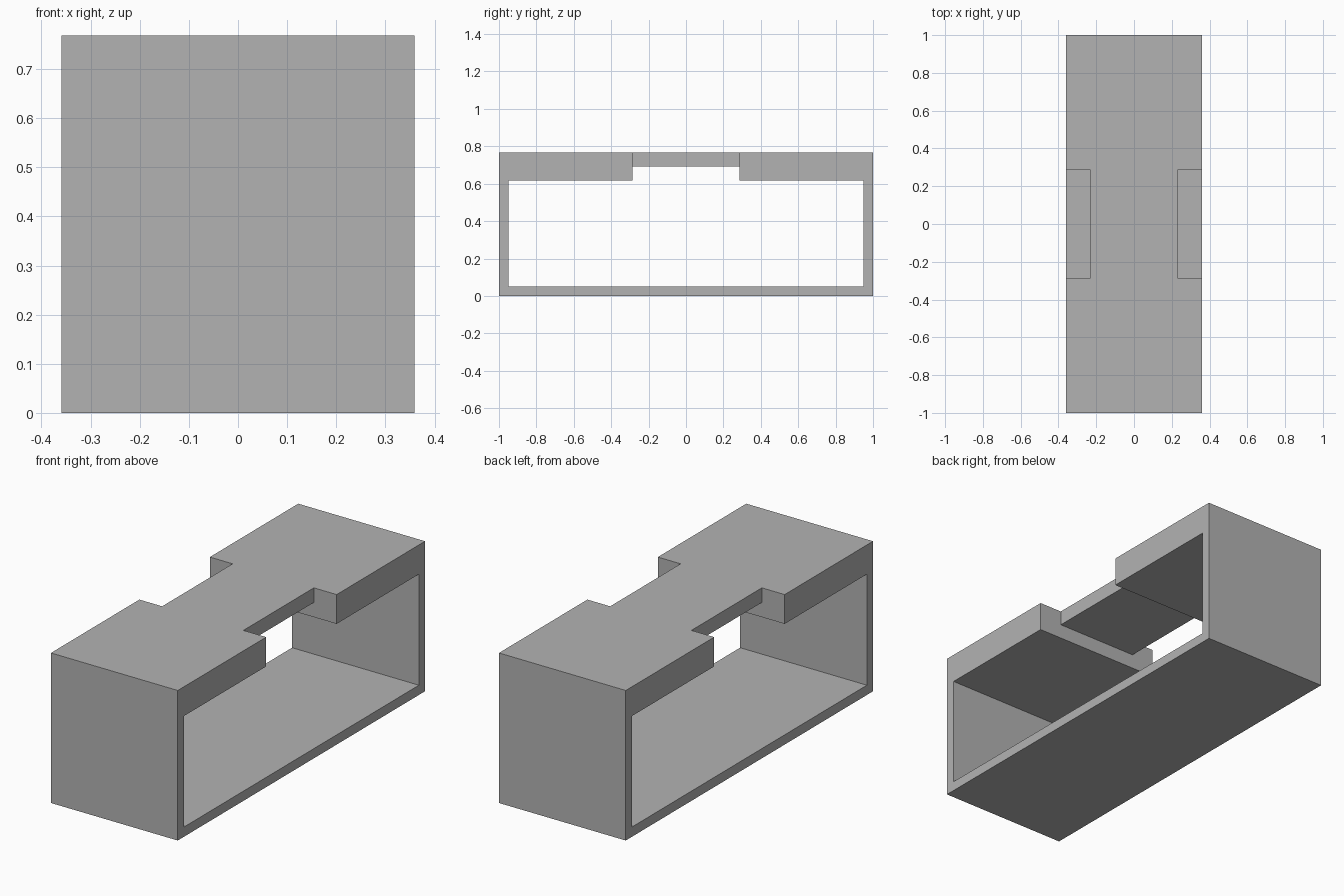
import bpy

cube = bpy.data.objects.get("Cube")
if cube:
    bpy.data.objects.remove(cube, do_unlink=True)

# Overall sizes
HALF_W, HALF_L, HEIGHT = 0.359, 1.0, 0.768
WALL = 0.05
SLAB_Z, BRIDGE_Z = 0.618, 0.693
GAP, BRIDGE_W = 0.285, 0.23

grey = bpy.data.materials.new("plain grey")
grey.use_nodes = True
colour = (0.45, 0.45, 0.45, 1)
grey.diffuse_color = colour
grey.node_tree.nodes["Principled BSDF"].inputs["Base Color"].default_value = colour


def box(name, low, high):
    """Axis-aligned block between two corners."""
    centre = [(a + b) / 2 for a, b in zip(low, high)]
    bpy.ops.mesh.primitive_cube_add(size=1, location=centre)
    obj = bpy.context.object
    obj.name = name
    obj.scale = [b - a for a, b in zip(low, high)]
    bpy.ops.object.transform_apply(location=True, rotation=False, scale=True)
    obj.data.materials.append(grey)
    return obj


def carve(target, low, high):
    """Cut a block-shaped void out of the target."""
    cutter = box("cutter", low, high)
    cutter.hide_render = True
    mod = target.modifiers.new("carve", 'BOOLEAN')
    mod.operation = 'DIFFERENCE'
    mod.solver = 'EXACT'
    mod.object = cutter
    bpy.context.view_layer.objects.active = target
    bpy.ops.object.modifier_apply(modifier=mod.name)
    bpy.data.objects.remove(cutter, do_unlink=True)


# Solid outer block
frame = box("open_frame", (-HALF_W, -HALF_L, 0), (HALF_W, HALF_L, HEIGHT))

# Main chamber, open on both long sides
inner = HALF_L - WALL
carve(frame, (-1, -inner, WALL), (1, inner, SLAB_Z))

# Raised ceiling under the thin bridge
carve(frame, (-1, -GAP, SLAB_Z / 2), (1, GAP, BRIDGE_Z))

# Side notches that narrow the bridge
for x0, x1 in ((-1, -BRIDGE_W), (BRIDGE_W, 1)):
    carve(frame, (x0, -GAP, SLAB_Z / 2), (x1, GAP, 1))
